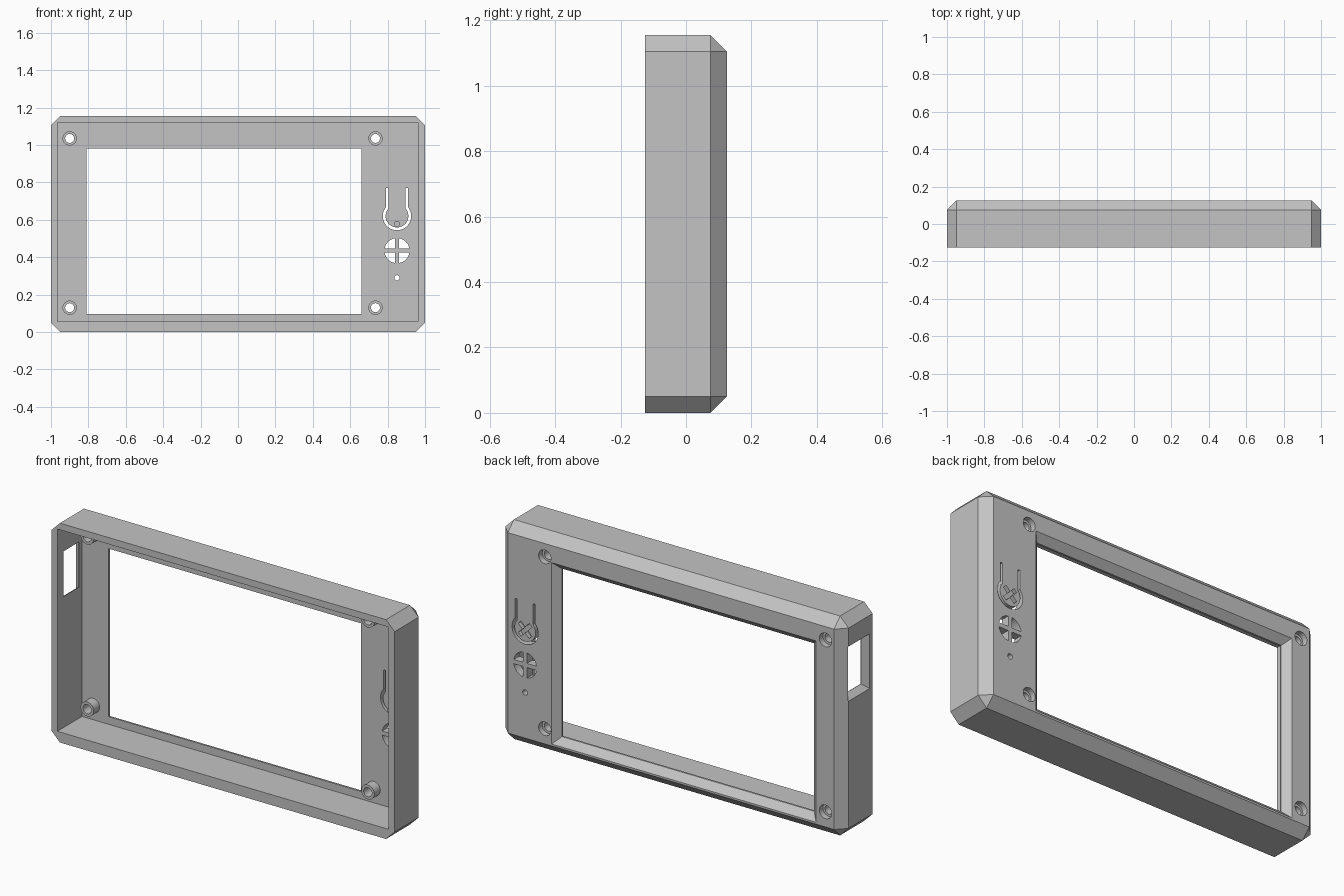
import bpy, bmesh
from math import cos, sin, acos, pi

cube = bpy.data.objects.get("Cube")
if cube:
    bpy.data.objects.remove(cube, do_unlink=True)

GREY = (0.55, 0.55, 0.55, 1)
mat = bpy.data.materials.new("matte grey")
mat.use_nodes = True
mat.diffuse_color = GREY
mat.node_tree.nodes["Principled BSDF"].inputs["Base Color"].default_value = GREY

HEIGHT, BACK, BEVEL = 1.155, 0.125, 0.05
FLOOR = 0.08                      # inner face of the back plate


def make_object(name, bm):
    bmesh.ops.recalc_face_normals(bm, faces=bm.faces)
    mesh = bpy.data.meshes.new(name)
    bm.to_mesh(mesh)
    bm.free()
    obj = bpy.data.objects.new(name, mesh)
    bpy.context.collection.objects.link(obj)
    mesh.materials.append(mat)
    return obj


def loft(name, rings):
    """Closed solid through rings with equal point counts."""
    bm = bmesh.new()
    loops = [[bm.verts.new(p) for p in ring] for ring in rings]
    n = len(loops[0])
    for a, b in zip(loops, loops[1:]):
        for i in range(n):
            j = (i + 1) % n
            bm.faces.new((a[i], a[j], b[j], b[i]))
    bm.faces.new(loops[0])
    bm.faces.new(loops[-1])
    return make_object(name, bm)


def along_y(outline, y):
    return [(x, y, z) for x, z in outline]


def rect(x0, x1, z0, z1):
    return [(x0, z0), (x1, z0), (x1, z1), (x0, z1)]


def arc(cx, cz, r, a0, a1, steps):
    return [(cx + r * cos(a0 + (a1 - a0) * i / steps),
             cz + r * sin(a0 + (a1 - a0) * i / steps)) for i in range(steps + 1)]


def circle(cx, cz, r, n=32):
    return arc(cx, cz, r, 0, 2 * pi, n)[:-1]


def prism(name, outline, y0, y1):
    return loft(name, [along_y(outline, y0), along_y(outline, y1)])


def combine(tool, operation="DIFFERENCE"):
    """Apply a boolean to the case and discard the tool."""
    mod = case.modifiers.new("cut", "BOOLEAN")
    mod.operation, mod.solver, mod.object = operation, "EXACT", tool
    bpy.context.view_layer.objects.active = case
    bpy.ops.object.modifier_apply(modifier=mod.name)
    bpy.data.objects.remove(tool, do_unlink=True)


# Outer block: clipped corners, chamfered back edge
bm = bmesh.new()
for sx in (-1, 1):
    for z, inward in ((0, 1), (HEIGHT, -1)):
        zi = z + inward * BEVEL
        for y in (-BACK, BACK - BEVEL):
            bm.verts.new((sx, y, zi))
            bm.verts.new((sx * (1 - BEVEL), y, z))
        bm.verts.new((sx * (1 - BEVEL), BACK, zi))
bmesh.ops.convex_hull(bm, input=bm.verts[:])
bmesh.ops.dissolve_limit(bm, angle_limit=0.01, verts=bm.verts[:], edges=bm.edges[:])
case = make_object("case_shell", bm)

# Open front cavity
combine(prism("cavity", rect(-0.965, 0.963, 0.055, 1.12), -0.2, FLOOR))

# Screen opening, flared towards the back
def window(grow):
    return rect(-0.81 - grow, 0.66 + grow, 0.095 - grow, 0.98 + grow)

combine(loft("screen_opening", [along_y(window(0), 0), along_y(window(0), 0.09),
                                along_y(window(0.035), BACK),
                                along_y(window(0.035), 0.2)]))

# Port opening in the side wall, flared outwards
def port(x, grow):
    y0, y1, z0, z1 = -0.075 - grow, 0.055 + grow, 0.745 - grow, 0.983 + grow
    return [(x, y0, z0), (x, y1, z0), (x, y1, z1), (x, y0, z1)]

combine(loft("port_opening", [port(-0.9, 0), port(-0.967, 0),
                              port(-1.0, 0.025), port(-1.1, 0.025)]))

# Screw posts with through holes and recessed heads
for x in (-0.9, 0.735):
    for z in (0.13, 1.035):
        combine(prism("post", circle(x, z, 0.038), 0.03, 0.09), "UNION")
        combine(prism("screw_hole", circle(x, z, 0.024), -0.1, 0.2))
        combine(prism("screw_head", circle(x, z, 0.036), 0.095, 0.2))

# Flexible button: U-shaped slot
BX, BZ, TOP = 0.85, 0.62, 0.77

def slot_side(r, half):
    a = acos(half / r)
    return [(BX - half, TOP)] + arc(BX, BZ, r, pi - a, 2 * pi + a, 28) + [(BX + half, TOP)]

combine(prism("button_slot", slot_side(0.076, 0.058) + slot_side(0.061, 0.046)[::-1],
              0, 0.2))

# Diagonal cross engraved on the button
cross = []
for k in range(4):
    a = pi / 4 + k * pi / 2
    for u, v in ((0.045, -0.011), (0.045, 0.011), (0.011, 0.011)):
        cross.append((BX + u * cos(a) - v * sin(a), BZ + u * sin(a) + v * cos(a)))
combine(prism("button_cross", cross, 0.105, 0.2))

# Sound holes: four quarter discs
gap, radius = 0.011, 0.067
edge = acos(gap / radius)
for k in range(4):
    start = k * pi / 2
    mid = start + pi / 4
    tip = (0.85 + gap * 2 ** 0.5 * cos(mid), 0.435 + gap * 2 ** 0.5 * sin(mid))
    combine(prism("sound_hole",
                  [tip] + arc(0.85, 0.435, radius, start + pi / 2 - edge, start + edge, 10),
                  0, 0.2))

# Small indicator hole
combine(prism("indicator_hole", circle(0.85, 0.29, 0.014, 20), 0, 0.2))

# Pin behind the button
pin = prism("button_pin", circle(BX, 0.579, 0.016, 20), 0.05, FLOOR + 0.005)

for obj in (case, pin):
    bpy.ops.object.select_all(action="DESELECT")
    obj.select_set(True)
    bpy.context.view_layer.objects.active = obj
    bpy.ops.object.shade_smooth_by_angle(angle=pi / 6)
